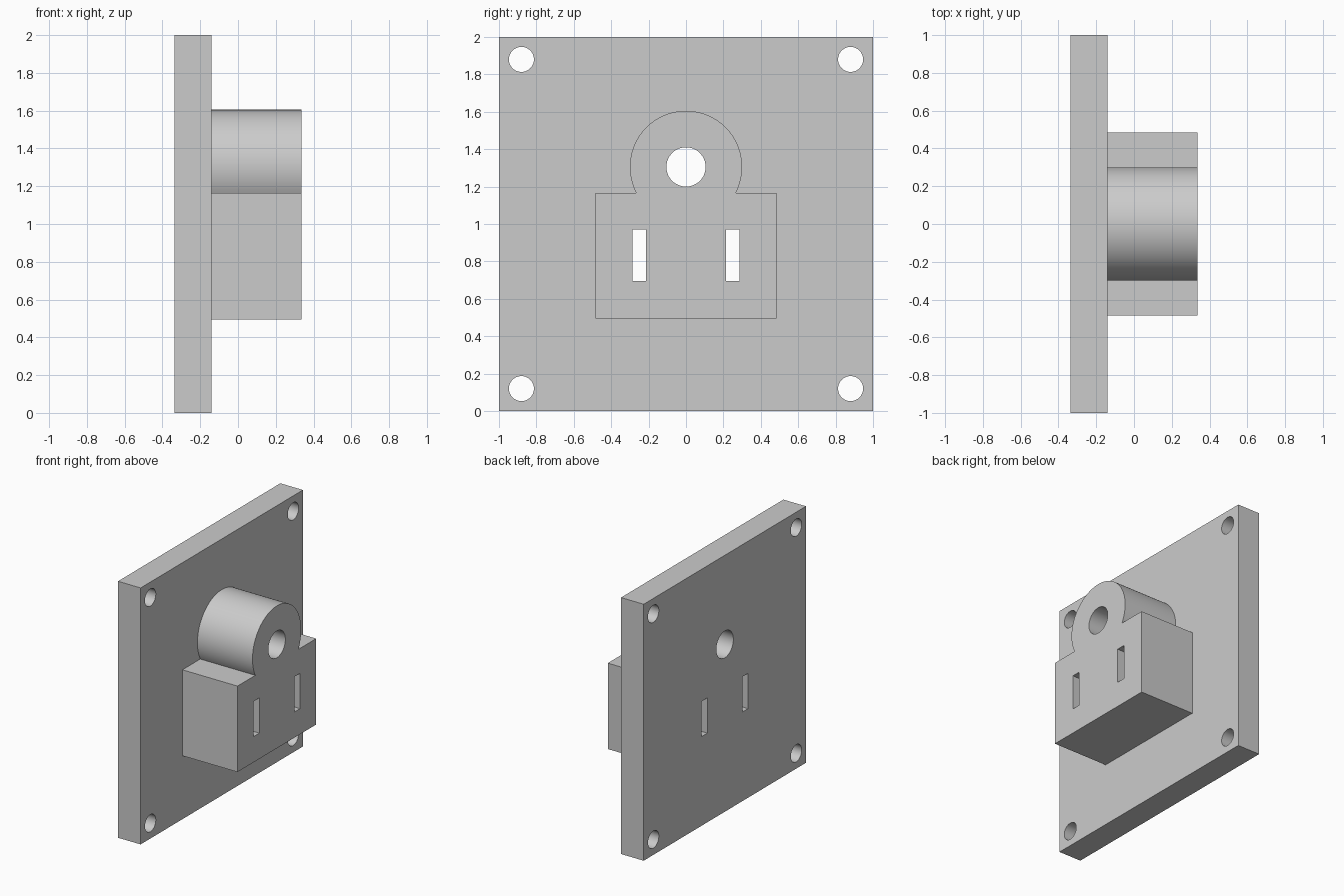
import bpy, bmesh
from math import radians, sin, cos, asin, pi

cube = bpy.data.objects.get("Cube")
if cube:
    bpy.data.objects.remove(cube, do_unlink=True)

grey = bpy.data.materials.new("light_grey")
grey.use_nodes = True
colour = (0.6, 0.6, 0.6, 1)
grey.diffuse_color = colour
grey.node_tree.nodes["Principled BSDF"].inputs["Base Color"].default_value = colour

BACK, PLATE, FACE = -0.335, -0.14, 0.335
ROUND_Z, ROUND_R = 1.305, 0.30


def prism(name, outline, x0, x1):
    """Extrude a (y, z) outline along x."""
    bm = bmesh.new()
    face = bm.faces.new([bm.verts.new((x0, y, z)) for y, z in outline])
    new = bmesh.ops.extrude_face_region(bm, geom=[face])["geom"]
    bmesh.ops.translate(bm, vec=(x1 - x0, 0, 0),
                        verts=[v for v in new if isinstance(v, bmesh.types.BMVert)])
    bmesh.ops.recalc_face_normals(bm, faces=bm.faces)
    mesh = bpy.data.meshes.new(name)
    bm.to_mesh(mesh)
    bm.free()
    mesh.materials.append(grey)
    ob = bpy.data.objects.new(name, mesh)
    bpy.context.collection.objects.link(ob)
    return ob


def rect(y0, y1, z0, z1):
    return [(y0, z0), (y1, z0), (y1, z1), (y0, z1)]


def arc(y, z, r, start, end, n):
    steps = [start + (end - start) * i / n for i in range(n + 1)]
    return [(y + r * cos(a), z + r * sin(a)) for a in steps]


def circle(y, z, r, n=48):
    return arc(y, z, r, 0, 2 * pi, n)[:-1]


def combine(target, tool, operation):
    mod = target.modifiers.new(operation.lower(), "BOOLEAN")
    mod.operation, mod.object, mod.solver = operation, tool, "EXACT"
    bpy.context.view_layer.objects.active = target
    bpy.ops.object.modifier_apply(modifier=mod.name)
    bpy.data.objects.remove(tool, do_unlink=True)


# Mounting plate
socket = prism("socket_plate", rect(-1, 1, 0, 2), BACK, PLATE)

# Raised body: square block with a rounded top, rooted inside the plate
top = 1.165
dip = asin((top - ROUND_Z) / ROUND_R)
body = [(-0.485, top), (-0.485, 0.495), (0.485, 0.495), (0.485, top)]
body += arc(0, ROUND_Z, ROUND_R, dip, pi - dip, 64)
combine(socket, prism("socket_body", body, PLATE - 0.1, FACE), "UNION")

# Through holes: round pin, two blade slots, four corner screws
holes = [circle(0, ROUND_Z, 0.105)]
for side in (-1, 1):
    holes.append(rect(side * 0.25 - 0.035, side * 0.25 + 0.035, 0.695, 0.97))
    holes += [circle(side * 0.88, z, 0.067) for z in (0.12, 1.88)]
for outline in holes:
    combine(socket, prism("hole_cutter", outline, -0.5, 0.5), "DIFFERENCE")

# Smooth round walls, crisp edges
bpy.ops.object.select_all(action="DESELECT")
socket.select_set(True)
bpy.context.view_layer.objects.active = socket
bpy.ops.object.shade_smooth_by_angle(angle=radians(30))
